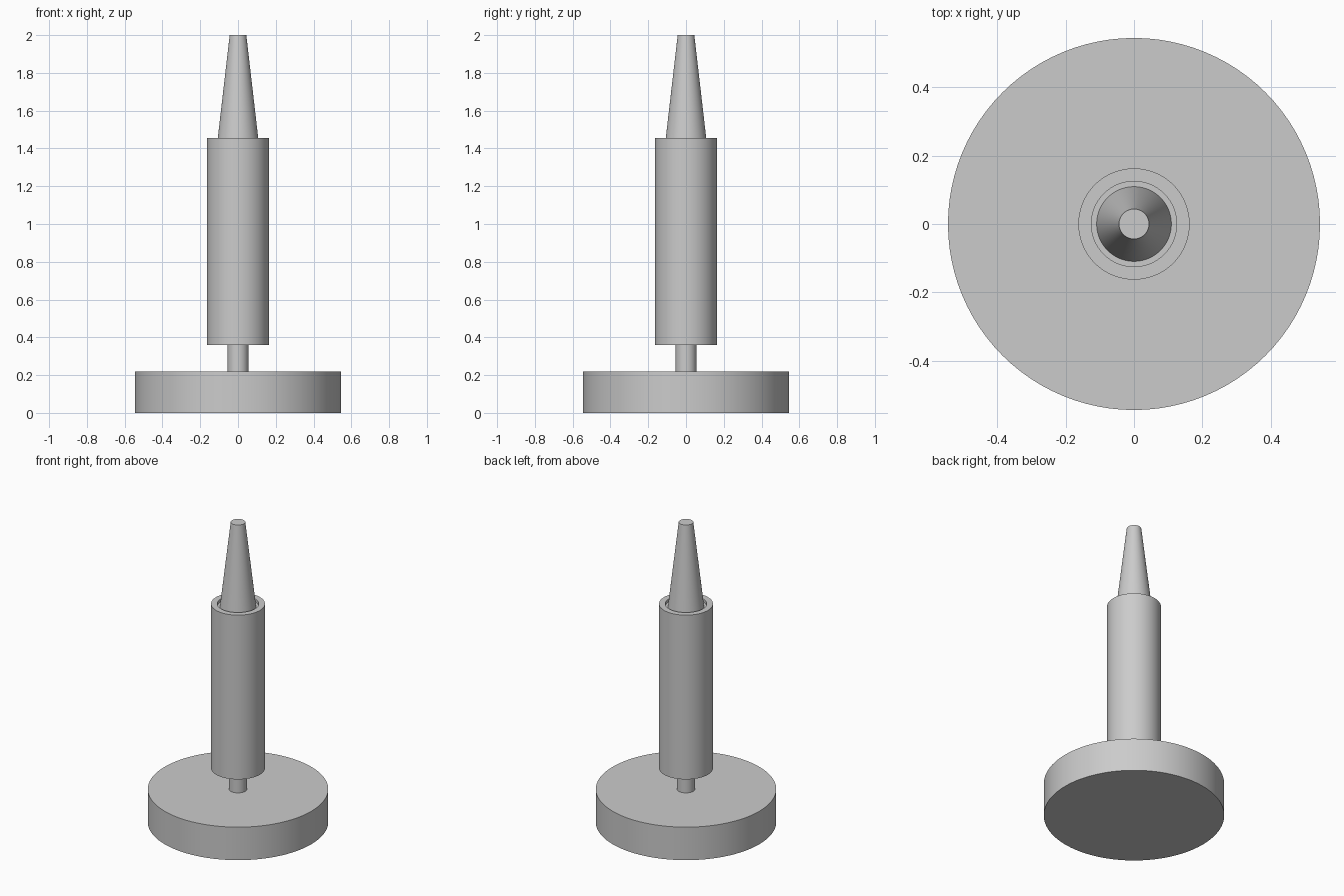
import bpy
import bmesh
import math

cube = bpy.data.objects.get("Cube")
if cube:
    bpy.data.objects.remove(cube, do_unlink=True)

SEGMENTS = 96

grey = bpy.data.materials.new("plain grey")
grey.use_nodes = True
GREY = (0.6, 0.6, 0.6, 1.0)
grey.diffuse_color = GREY
grey.node_tree.nodes["Principled BSDF"].inputs["Base Color"].default_value = GREY


def lathe(name, profile):
    """Turn a (radius, height) profile around z; both ends lie on the axis."""
    bm = bmesh.new()
    verts = [bm.verts.new((r, 0, z)) for r, z in profile]
    edges = [bm.edges.new(pair) for pair in zip(verts, verts[1:])]
    bmesh.ops.spin(bm, geom=verts + edges, axis=(0, 0, 1), cent=(0, 0, 0),
                   angle=math.tau, steps=SEGMENTS, use_duplicate=False)
    bmesh.ops.remove_doubles(bm, verts=bm.verts, dist=0.0001)
    bmesh.ops.recalc_face_normals(bm, faces=bm.faces)
    mesh = bpy.data.meshes.new(name)
    bm.to_mesh(mesh)
    bm.free()
    mesh.materials.append(grey)
    obj = bpy.data.objects.new(name, mesh)
    bpy.context.collection.objects.link(obj)
    bpy.ops.object.select_all(action='DESELECT')
    obj.select_set(True)
    bpy.context.view_layer.objects.active = obj
    bpy.ops.object.shade_smooth_by_angle(angle=math.radians(30))
    return obj


# Round base and the thin stem that rises from it
lathe("base", [(0, 0), (0.545, 0), (0.545, 0.22), (0, 0.22)])
lathe("stem", [(0, 0.21), (0.055, 0.21), (0.055, 0.37), (0, 0.37)])

# Barrel with a shallow recess in its top
lathe("barrel", [(0, 0.36), (0.163, 0.36), (0.163, 1.455),
                 (0.125, 1.455), (0.125, 1.435), (0, 1.435)])

# Tapered tip standing in the recess
lathe("tip", [(0, 1.43), (0.11, 1.43), (0.044, 2.0), (0, 2.0)])
